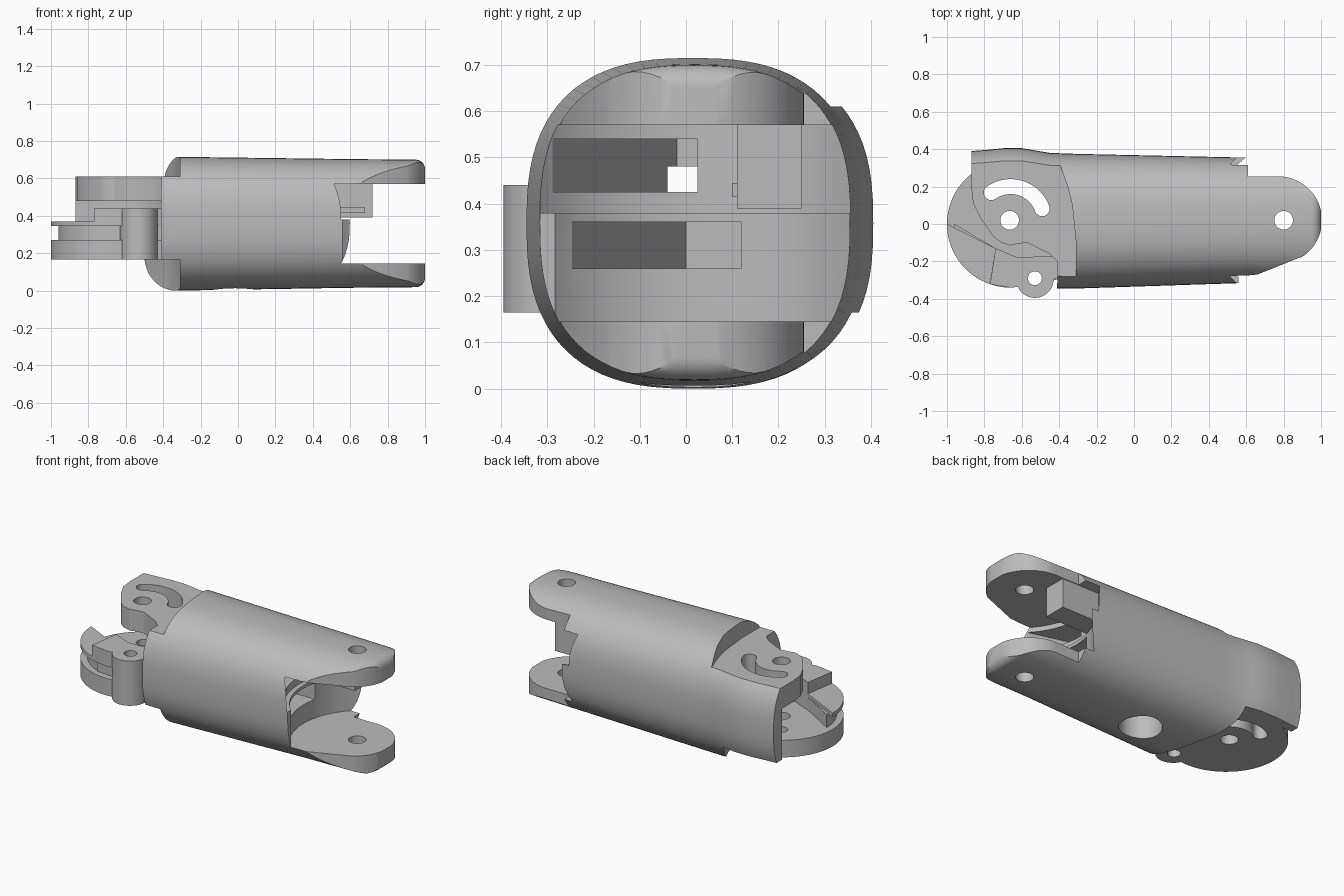
import bpy, bmesh
from math import cos, sin, pi, radians

cube = bpy.data.objects.get("Cube")
if cube:
    bpy.data.objects.remove(cube, do_unlink=True)

grey = bpy.data.materials.new("plain_grey")
grey.use_nodes = True
grey.diffuse_color = (0.5, 0.5, 0.5, 1)
grey.node_tree.nodes["Principled BSDF"].inputs["Base Color"].default_value = (0.5, 0.5, 0.5, 1)


def stack(name, rings):
    """Solid skinned through rings of points, capped at both ends."""
    bm = bmesh.new()
    loops = [[bm.verts.new(p) for p in ring] for ring in rings]
    n = len(loops[0])
    for a, b in zip(loops, loops[1:]):
        for i in range(n):
            j = (i + 1) % n
            bm.faces.new((a[i], a[j], b[j], b[i]))
    bm.faces.new(loops[0][::-1])
    bm.faces.new(loops[-1])
    bmesh.ops.recalc_face_normals(bm, faces=bm.faces)
    mesh = bpy.data.meshes.new(name)
    bm.to_mesh(mesh)
    bm.free()
    mesh.materials.append(grey)
    obj = bpy.data.objects.new(name, mesh)
    bpy.context.collection.objects.link(obj)
    return obj


def prism(name, plan, z0, z1):
    return stack(name, [[(x, y, z) for x, y in plan] for z in (z0, z1)])


def arc(cx, cy, r, a0, a1, n=32):
    angles = [radians(a0 + (a1 - a0) * i / n) for i in range(n + 1)]
    return [(cx + r * cos(a), cy + r * sin(a)) for a in angles]


def circle(cx, cy, r, n=40):
    return arc(cx, cy, r, 0, 360, n)[:-1]


def box(x0, x1, y0, y1):
    return [(x0, y0), (x1, y0), (x1, y1), (x0, y1)]


def cut(obj, plan, z0=-0.2, z1=0.9):
    cutter = prism("cutter", plan, z0, z1)
    cutter.hide_render = True
    mod = obj.modifiers.new("cut", "BOOLEAN")
    mod.operation, mod.solver, mod.object = "DIFFERENCE", "EXACT", cutter
    bpy.context.view_layer.objects.active = obj
    bpy.ops.object.modifier_apply(modifier=mod.name)
    bpy.data.objects.remove(cutter, do_unlink=True)


def section(x, y0, y1, z0, z1, n=80, power=2.6):
    """Rounded-square cross-section of the shell."""
    ring = []
    for i in range(n):
        c, s = cos(2 * pi * i / n), sin(2 * pi * i / n)
        u = abs(c) ** (2 / power) * (1 if c > 0 else -1)
        v = abs(s) ** (2 / power) * (1 if s > 0 else -1)
        ring.append((x, (y0 + y1) / 2 + u * (y1 - y0) / 2, (z0 + z1) / 2 + v * (z1 - z0) / 2))
    return ring


# Shell: long tapered tube with a swelling at the rear wall and a rounded tip
spine = [(-0.87, 0.39), (-0.8, 0.395), (-0.7, 0.405), (-0.6, 0.405),
         (-0.52, 0.392), (-0.45, 0.38), (-0.31, 0.375)]
rings = [section(x, -0.345, y, 0, 0.715) for x, y in spine]
rings.append(section(0.6, -0.315, 0.355, 0.015, 0.703))
for i in range(7):
    a = pi / 2 * i / 6
    d = 0.05 * (1 - cos(a))
    rings.append(section(0.95 + 0.05 * sin(a), -0.31 + d, 0.345 - d, 0.018 + d, 0.7 - d))
shell = stack("finger_shell", rings)

# Fork ears: outline, gap and concave socket
cut(shell, [(0.61, 0.6), (0.61, 0.255)] + arc(0.77, 0.02, 0.235, 90, -55)
    + [(0.66, -0.27), (0.56, -0.28), (0.56, -0.6), (1.2, -0.6), (1.2, 0.6)])
for r, z0, z1 in ((0.42, 0.145, 0.39), (0.45, 0.38, 0.57)):
    cut(shell, arc(0.85, 0.02, r, 90, 270) + [(1.3, 0.02 - r), (1.3, 0.02 + r)], z0, z1)

# Tapered cord channels running through the shell
cut(shell, [(0.6, -0.31), (0.6, 0.025), (-0.45, 0.025), (-0.45, -0.02)], 0.425, 0.54)
cut(shell, [(0.6, -0.27), (0.6, 0.12), (-0.25, 0.12), (-0.25, 0.0)], 0.26, 0.36)

# Steps above and below the hinge
cut(shell, [(-1.1, -0.6), (-0.31, -0.6), (-0.31, -0.1), (-0.33, 0.1), (-0.355, 0.2),
            (-0.39, 0.3), (-0.44, 0.6), (-1.1, 0.6)], 0.61, 0.9)
cut(shell, [(-1.1, -0.6), (-0.31, -0.6), (-0.31, -0.1), (-0.37, 0.12), (-0.48, 0.31),
            (-0.6, 0.6), (-1.1, 0.6)], -0.2, 0.165)

# Upper hinge plate outline, then the gap beneath it
cut(shell, [(-1.1, -0.6), (-0.425, -0.6), (-0.408, -0.27), (-0.41, -0.2), (-0.45, -0.16),
            (-0.57, -0.1), (-0.62, -0.105), (-0.66, -0.115), (-0.71, -0.1), (-0.75, -0.07),
            (-0.82, 0.03), (-0.86, 0.11), (-0.87, 0.2), (-0.872, 0.31), (-1.1, 0.31)])
cut(shell, [(-1.1, -0.6), (-0.43, -0.6), (-0.4, -0.2)] + arc(-0.66, 0.02, 0.29, -30, 90)
    + [(-0.8, 0.31), (-1.1, 0.3)], 0.1, 0.48)

# Round port underneath
cut(shell, circle(-0.03, 0.02, 0.12), -0.2, 0.2)

# Lower hinge plate
lower = prism("lower_hinge_plate", arc(-0.66, 0, 0.34, 90, 270)
              + [(-0.55, -0.33), (-0.3, -0.27), (-0.3, 0.2), (-0.42, 0.28), (-0.55, 0.315)], 0.165, 0.27)

# Stepped stop on the lower plate with a groove around its rim
rim = arc(-0.66, 0, 0.34, 180, 251)
stop_top = prism("stop_low_step", rim + [(-0.74, -0.13)], 0.345, 0.37)
stop_core = prism("stop_core", arc(-0.66, 0, 0.3, 180, 251) + [(-0.74, -0.13)], 0.265, 0.35)
stop_high = prism("stop_high_step", [(-0.77, -0.322), (-0.74, -0.13), (-0.62, -0.18), (-0.45, -0.17),
                                     (-0.38, -0.2), (-0.38, -0.28), (-0.55, -0.33), (-0.66, -0.34)],
                  0.345, 0.44)
stop_base = prism("stop_high_core", [(-0.76, -0.29), (-0.74, -0.13), (-0.62, -0.18), (-0.45, -0.17),
                                     (-0.38, -0.2), (-0.38, -0.28), (-0.55, -0.3), (-0.66, -0.3)],
                  0.265, 0.35)

# Pin lug beside the hinge
lug = prism("pin_lug", circle(-0.53, -0.295, 0.1), 0.165, 0.44)

# Travel stop inside the fork
travel = prism("fork_stop", box(0.4, 0.72, 0.11, 0.25), 0.39, 0.575)
ledge = prism("fork_ledge", box(0.4, 0.68, 0.1, 0.15), 0.415, 0.445)

# Pin holes and the curved guide slot
cut(shell, circle(0.8, 0.02, 0.05))
slot = arc(-0.66, 0.02, 0.22, 15, 130) + arc(-0.789, 0.174, 0.04, 130, 310, 10)[1:-1]
slot = (arc(-0.66, 0.02, 0.22, 20, 125) + arc(-0.66 + 0.18 * cos(radians(125)),
        0.02 + 0.18 * sin(radians(125)), 0.04, 125, 305, 10)[1:-1]
        + arc(-0.66, 0.02, 0.14, 125, 20) + arc(-0.66 + 0.18 * cos(radians(20)),
        0.02 + 0.18 * sin(radians(20)), 0.04, 200, 380, 10)[1:-1])
for part in (shell, lower):
    cut(part, circle(-0.665, 0.02, 0.05))
    cut(part, slot)
for part in (lower, lug, stop_high, stop_base):
    cut(part, circle(-0.53, -0.29, 0.037))

# Smooth curved faces, keep edges crisp
for part in (shell, lower, stop_top, stop_core, stop_high, stop_base, lug, travel, ledge):
    bpy.ops.object.select_all(action="DESELECT")
    part.select_set(True)
    bpy.context.view_layer.objects.active = part
    bpy.ops.object.shade_smooth_by_angle(angle=radians(30))
